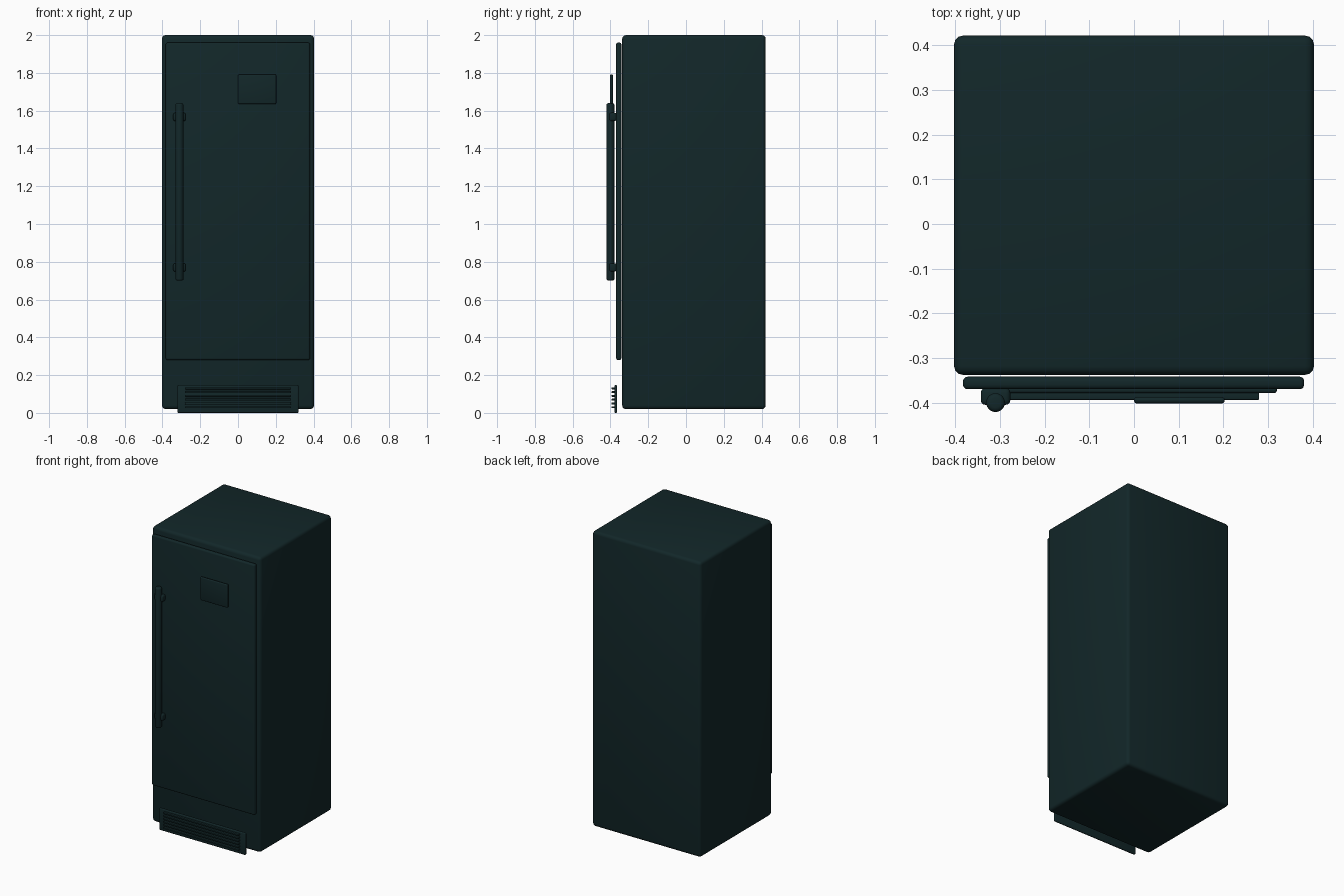
import bpy
import math

default = bpy.data.objects.get("Cube")
if default:
    bpy.data.objects.remove(default, do_unlink=True)

enamel = bpy.data.materials.new("dark teal enamel")
enamel.use_nodes = True
TEAL = (0.006, 0.020, 0.022, 1)
enamel.diffuse_color = TEAL
enamel.node_tree.nodes["Principled BSDF"].inputs["Base Color"].default_value = TEAL


def finish(name, bevel, segments=3):
    obj = bpy.context.object
    obj.name = name
    obj.data.materials.append(enamel)
    mod = obj.modifiers.new("rounded edges", "BEVEL")
    mod.width = bevel
    mod.segments = segments
    mod.limit_method = "ANGLE"
    mod.angle_limit = math.radians(40)
    bpy.ops.object.modifier_apply(modifier=mod.name)
    bpy.ops.object.shade_smooth_by_angle(angle=math.radians(40))
    return obj


def box(name, x, y, z, bevel, segments=3):
    """Rounded box from (low, high) extents on each axis."""
    spans = (x, y, z)
    bpy.ops.mesh.primitive_cube_add(size=1, location=[(a + b) / 2 for a, b in spans])
    bpy.context.object.scale = [b - a for a, b in spans]
    bpy.ops.object.transform_apply(location=False, rotation=False, scale=True)
    return finish(name, bevel, segments)


# Cabinet, door and control panel
box("cabinet", (-0.403, 0.403), (-0.338, 0.422), (0.02, 2.0), 0.02)
box("door", (-0.383, 0.381), (-0.37, -0.342), (0.28, 1.96), 0.01)
box("control_panel", (0.0, 0.203), (-0.402, -0.387), (1.635, 1.792), 0.007)

# Upright handle bar with two brackets
HANDLE_X = -0.31
bpy.ops.mesh.primitive_cylinder_add(vertices=24, radius=0.021, depth=0.94,
                                    location=(HANDLE_X, -0.4, 1.17))
finish("handle_bar", 0.01)
for label, z in (("upper", 1.567), ("lower", 0.77)):
    box(label + "_handle_bracket", (HANDLE_X - 0.033, HANDLE_X + 0.033),
        (-0.405, -0.368), (z - 0.022, z + 0.022), 0.01)

# Ventilation grille at the foot
box("grille_plate", (-0.32, 0.32), (-0.379, -0.365), (0.0, 0.148), 0.006)
for i in range(6):
    z = 0.03 + i * 0.02
    box(f"grille_slat_{i + 1}", (-0.28, 0.28), (-0.394, -0.376),
        (z - 0.005, z + 0.005), 0.002, 2)
